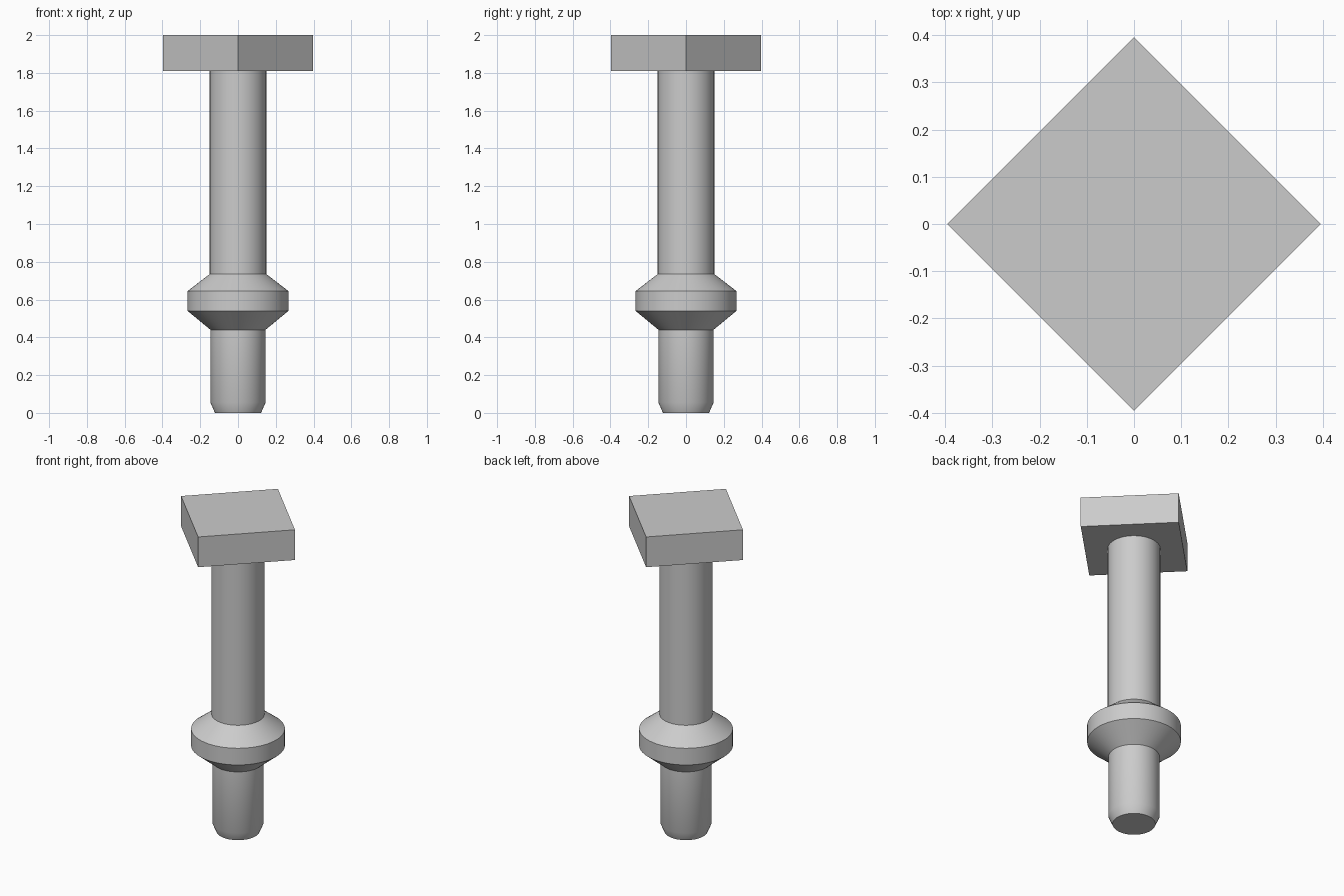
import bpy
import bmesh
import math

cube = bpy.data.objects.get("Cube")
if cube:
    bpy.data.objects.remove(cube, do_unlink=True)

# Single grey metal colour
GREY = (0.6, 0.6, 0.6, 1.0)
metal = bpy.data.materials.new("grey metal")
metal.use_nodes = True
metal.diffuse_color = GREY
metal.node_tree.nodes["Principled BSDF"].inputs["Base Color"].default_value = GREY

SEGMENTS = 64


def finish(obj, name):
    obj.name = name
    obj.data.name = name
    obj.data.materials.append(metal)
    return obj


def lathe(name, profile):
    """Revolve (radius, height) points about z, starting and ending on the axis."""
    bm = bmesh.new()
    verts = [bm.verts.new((r, 0, z)) for r, z in profile]
    edges = [bm.edges.new(pair) for pair in zip(verts, verts[1:])]
    bmesh.ops.spin(bm, geom=verts + edges, cent=(0, 0, 0), axis=(0, 0, 1),
                   angle=math.tau, steps=SEGMENTS, use_merge=True)
    bmesh.ops.remove_doubles(bm, verts=bm.verts, dist=0.0001)
    bmesh.ops.recalc_face_normals(bm, faces=bm.faces)
    mesh = bpy.data.meshes.new(name)
    bm.to_mesh(mesh)
    bm.free()
    obj = finish(bpy.data.objects.new(name, mesh), name)
    bpy.context.collection.objects.link(obj)
    bpy.ops.object.select_all(action='DESELECT')
    obj.select_set(True)
    bpy.context.view_layer.objects.active = obj
    bpy.ops.object.shade_smooth_by_angle(angle=math.radians(30))
    return obj


# Shank: chamfered tip, lower pin, bevelled collar and upper shaft
lathe("shank_with_collar", [
    (0, 0), (0.122, 0), (0.146, 0.055),
    (0.146, 0.44), (0.267, 0.54), (0.267, 0.645),
    (0.15, 0.735), (0.15, 1.81), (0, 1.81),
])

# Square head, turned so its corners point along the axes
HEAD_BOTTOM, HEAD_TOP, HEAD_CORNER = 1.81, 2.0, 0.396
bpy.ops.mesh.primitive_cylinder_add(
    vertices=4, radius=HEAD_CORNER, depth=HEAD_TOP - HEAD_BOTTOM,
    location=(0, 0, (HEAD_TOP + HEAD_BOTTOM) / 2))
finish(bpy.context.object, "square_head")
